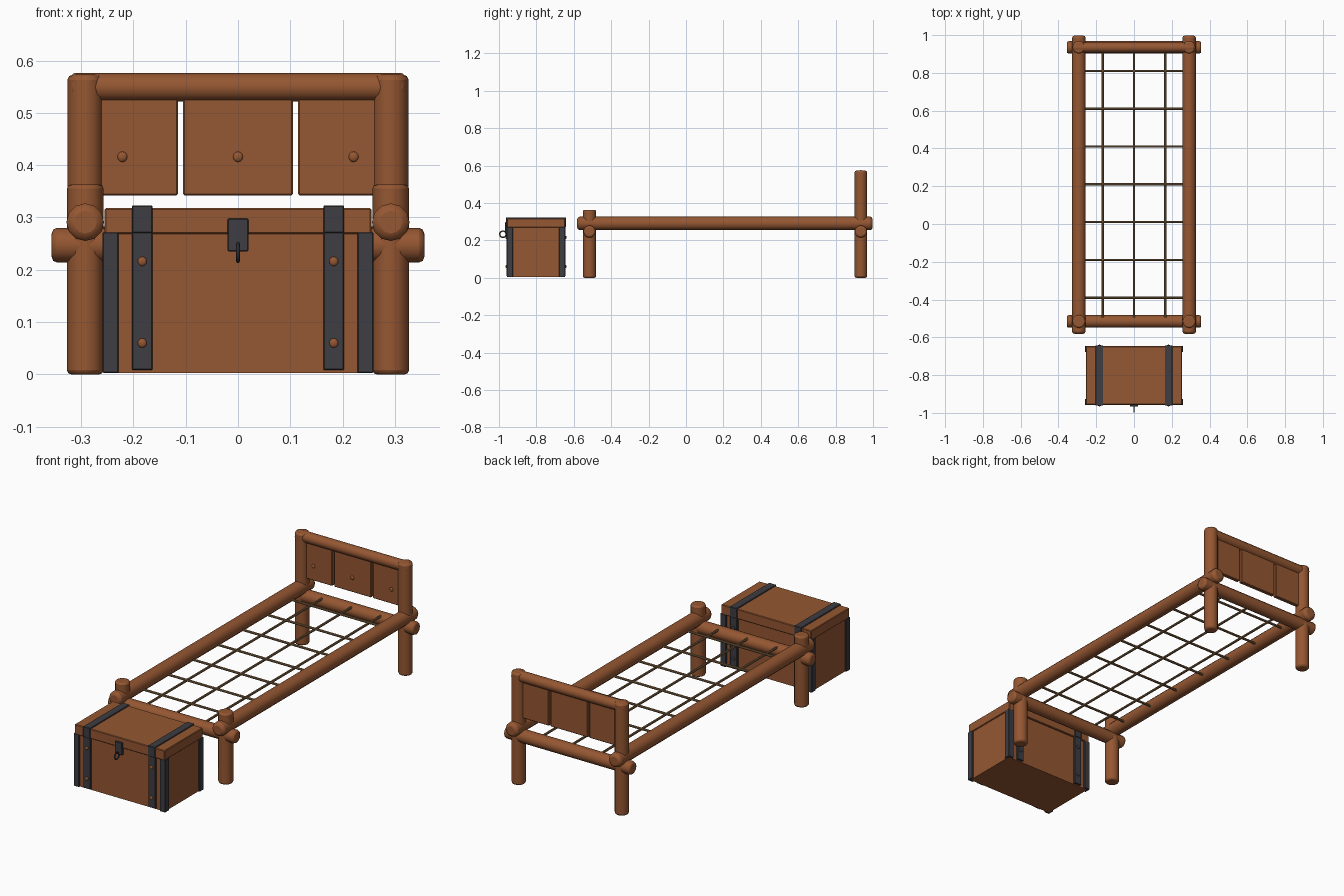
import bpy, math
from mathutils import Vector

if "Cube" in bpy.data.objects:
    bpy.data.objects.remove(bpy.data.objects["Cube"])


def material(name, rgb):
    m = bpy.data.materials.new(name)
    m.use_nodes = True
    m.diffuse_color = (*rgb, 1)
    m.node_tree.nodes["Principled BSDF"].inputs["Base Color"].default_value = (*rgb, 1)
    return m


WOOD = material("red brown wood", (0.30, 0.095, 0.032))
IRON = material("dark iron", (0.047, 0.047, 0.056))
ROPE = material("tan rope", (0.25, 0.14, 0.06))


def finish(name, mat, smooth=False):
    ob = bpy.context.object
    ob.name = name
    ob.data.materials.append(mat)
    if smooth:
        bpy.ops.object.shade_smooth_by_angle(angle=math.radians(40))
    return ob


def box(name, lo, hi, mat, bevel=0.0):
    lo, hi = Vector(lo), Vector(hi)
    bpy.ops.mesh.primitive_cube_add(size=1, location=(lo + hi) / 2)
    ob = bpy.context.object
    ob.scale = hi - lo
    bpy.ops.object.transform_apply(location=False, rotation=False)
    if bevel:
        mod = ob.modifiers.new("soft edges", "BEVEL")
        mod.width, mod.segments = bevel, 1
    return finish(name, mat)


def rod(name, start, end, radius, mat, sides=12, chamfer=0.0):
    """Straight round bar between two points, optionally with chamfered ends."""
    start, end = Vector(start), Vector(end)
    axis = end - start
    bpy.ops.mesh.primitive_cylinder_add(
        vertices=sides, radius=radius, depth=axis.length, location=(start + end) / 2,
        rotation=axis.to_track_quat("Z", "Y").to_euler())
    ob = bpy.context.object
    if chamfer:
        mod = ob.modifiers.new("chamfered ends", "BEVEL")
        mod.width, mod.segments = chamfer, 2
        mod.limit_method, mod.angle_limit = "ANGLE", math.radians(60)
    return finish(name, mat, True)


def stud(name, centre, radius, mat):
    bpy.ops.mesh.primitive_uv_sphere_add(segments=10, ring_count=6, radius=radius, location=centre)
    ob = bpy.context.object
    ob.scale.y = 0.6
    return finish(name, mat, True)


SIDES = (("left", 1), ("right", -1))
POST_X, FOOT_Y, HEAD_Y = 0.292, -0.516, 0.935

# Log frame: posts and long rails
for side, s in SIDES:
    x = s * POST_X
    rod(f"{side}_foot_post", (x, FOOT_Y, 0), (x, FOOT_Y, 0.363), 0.035, WOOD, chamfer=0.008)
    rod(f"{side}_head_post", (x, HEAD_Y, 0), (x, HEAD_Y, 0.573), 0.034, WOOD, chamfer=0.01)
    rod(f"{side}_rail", (x, -0.582, 0.291), (x, 0.998, 0.291), 0.036, WOOD, chamfer=0.014)

# Cross logs
for end, y in (("foot", FOOT_Y), ("head", HEAD_Y)):
    rod(f"{end}_cross_rail", (-0.356, y, 0.247), (0.356, y, 0.247), 0.033, WOOD, chamfer=0.01)
rod("headboard_top_rail", (-0.318, HEAD_Y, 0.549), (0.318, HEAD_Y, 0.549), 0.027, WOOD, chamfer=0.006)

# Headboard panels with round studs
for name, x0, x1, knob in (("right", -0.265, -0.115, -0.221),
                           ("middle", -0.105, 0.105, 0),
                           ("left", 0.115, 0.265, 0.221)):
    box(f"{name}_headboard_panel", (x0, HEAD_Y - 0.01, 0.342), (x1, HEAD_Y + 0.01, 0.53), WOOD, 0.003)
    stud(f"{name}_headboard_stud", (knob, HEAD_Y - 0.011, 0.416), 0.01, WOOD)

# Rope net
for i in range(3):
    x = (i - 1) * 0.166
    rod(f"long_rope_{i + 1}", (x, FOOT_Y + 0.02, 0.268), (x, HEAD_Y - 0.02, 0.268), 0.006, ROPE, 8)
for i in range(7):
    y = -0.39 + i * 0.2
    rod(f"cross_rope_{i + 1}", (-0.275, y, 0.277), (0.275, y, 0.277), 0.006, ROPE, 8)

# Chest body and lid
FRONT, BACK = -0.953, -0.651
box("chest_body", (-0.25, FRONT + 0.005, 0.003), (0.25, BACK - 0.005, 0.268), WOOD)
box("chest_lid", (-0.255, FRONT - 0.004, 0.268), (0.255, BACK + 0.004, 0.318), WOOD, 0.003)

# Iron straps and corner plates on both faces, with rivets
for side, s in SIDES:
    xs = sorted((s * 0.163, s * 0.203))
    box(f"{side}_strap_top", (xs[0], FRONT - 0.009, 0.27), (xs[1], BACK + 0.009, 0.323), IRON, 0.002)
    for face, y, d in (("front", FRONT, -1), ("back", BACK, 1)):
        ys = sorted((y - d * 0.006, y + d * 0.006))
        box(f"{side}_{face}_strap", (xs[0], ys[0], 0.008), (xs[1], ys[1], 0.275), IRON, 0.002)
        for z in (0.06, 0.216):
            stud(f"{side}_{face}_rivet", (s * 0.183, y + d * 0.007, z), 0.009, WOOD if d < 0 else IRON)
        cx = sorted((s * 0.228, s * 0.259))
        cy = sorted((y + d * 0.005, y - d * 0.027))
        py = sorted((y + d * 0.005, y - d * 0.006))
        px = sorted((s * 0.249, s * 0.259))
        box(f"{side}_{face}_corner_plate", (cx[0], py[0], 0.003), (cx[1], py[1], 0.272), IRON, 0.002)
        box(f"{side}_{face}_corner_return", (px[0], cy[0], 0.003), (px[1], cy[1], 0.272), IRON, 0.002)

# Latch and ring
box("latch_plate", (-0.02, FRONT - 0.014, 0.235), (0.02, FRONT, 0.298), IRON, 0.002)
bpy.ops.mesh.primitive_torus_add(
    major_segments=16, minor_segments=8, major_radius=0.017, minor_radius=0.0035,
    location=(0, FRONT - 0.026, 0.233), rotation=(0, math.pi / 2, 0))
finish("latch_ring", IRON, True)
